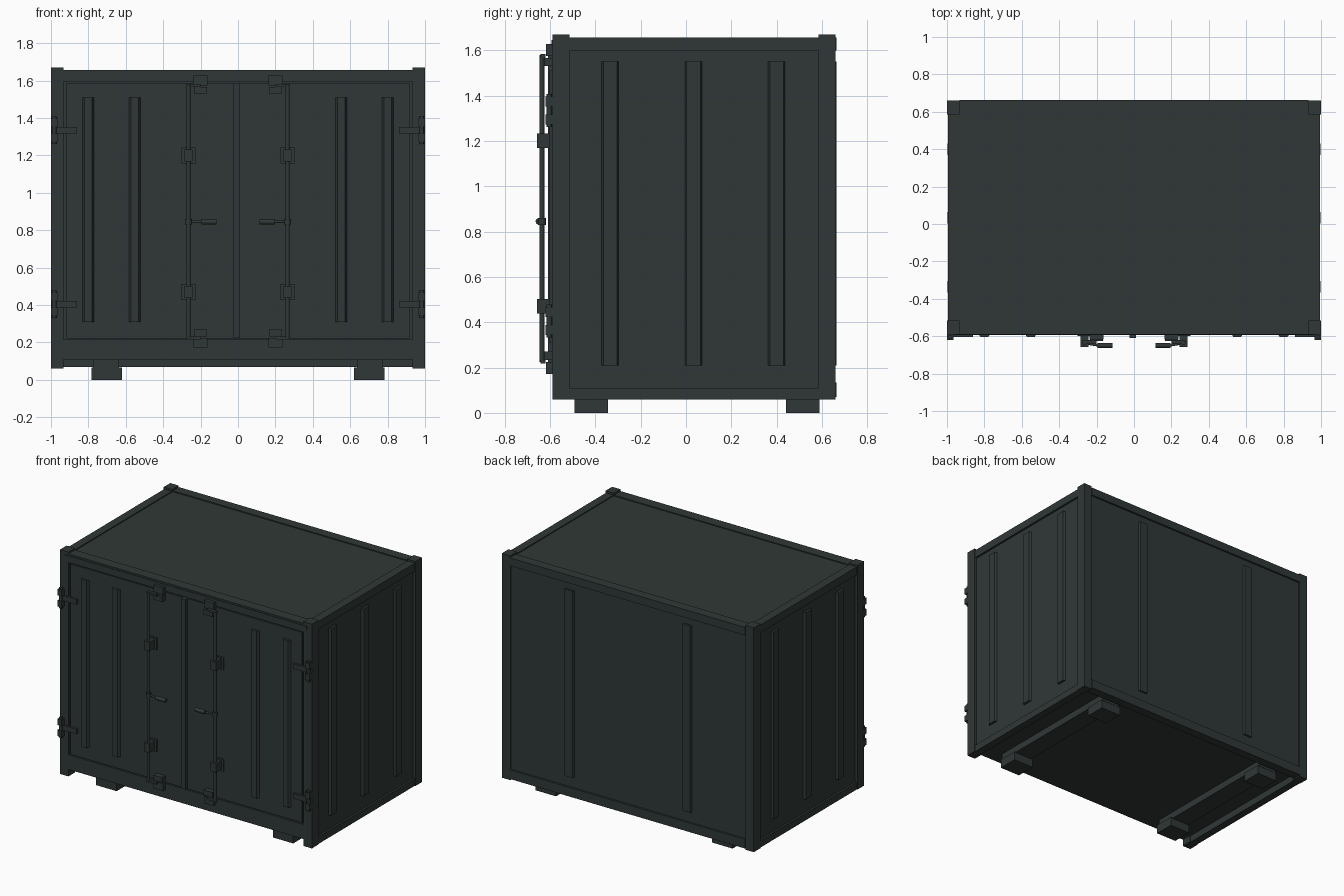
import bpy, bmesh, math
from mathutils import Vector

if "Cube" in bpy.data.objects:
    bpy.data.objects.remove(bpy.data.objects["Cube"])

paint = bpy.data.materials.new("dark_grey_green")
paint.diffuse_color = (0.029, 0.039, 0.037, 1)
paint.use_nodes = True
paint.node_tree.nodes["Principled BSDF"].inputs["Base Color"].default_value = paint.diffuse_color


def finish(name, bm):
    bmesh.ops.recalc_face_normals(bm, faces=bm.faces)
    me = bpy.data.meshes.new(name)
    bm.to_mesh(me)
    bm.free()
    me.materials.append(paint)
    ob = bpy.data.objects.new(name, me)
    bpy.context.collection.objects.link(ob)
    return ob


def prism(name, profile, axis, a, b):
    """Extrude a 2D profile along an axis from a to b."""
    bm = bmesh.new()

    def place(p, t):
        c = list(p)
        c.insert(axis, t)
        return c
    lo = [bm.verts.new(place(p, a)) for p in profile]
    hi = [bm.verts.new(place(p, b)) for p in profile]
    bm.faces.new(lo)
    bm.faces.new(hi)
    n = len(profile)
    for i in range(n):
        j = (i + 1) % n
        bm.faces.new((lo[i], lo[j], hi[j], hi[i]))
    return finish(name, bm)


def box(name, x, y, z):
    return prism(name, [(x[0], y[0]), (x[1], y[0]), (x[1], y[1]), (x[0], y[1])], 2, *z)


def rod(name, p, q, r, sides=12):
    p, q = Vector(p), Vector(q)
    bm = bmesh.new()
    bmesh.ops.create_cone(bm, cap_ends=True, segments=sides, radius1=r, radius2=r, depth=(q - p).length)
    rot = Vector((0, 0, 1)).rotation_difference(q - p).to_matrix().to_4x4()
    bmesh.ops.transform(bm, matrix=rot, verts=bm.verts)
    bmesh.ops.translate(bm, vec=(p + q) / 2, verts=bm.verts)
    ob = finish(name, bm)
    bpy.context.view_layer.objects.active = ob
    ob.select_set(True)
    bpy.ops.object.shade_smooth_by_angle(angle=math.radians(40))
    ob.select_set(False)
    return ob


def span(s, a, b):
    """Mirrored range on side s."""
    return tuple(sorted((s * a, s * b)))


# Main body with recessed walls
box("body", (-0.98, 0.98), (-0.575, 0.65), (0.11, 1.65))

# Corner posts with raised tops
for s in (-1, 1):
    box("front_post", span(s, 0.933, 1), (-0.59, -0.515), (0.06, 1.67))
    box("back_post", span(s, 0.933, 1), (0.585, 0.66), (0.06, 1.67))
    # Side rails and side ribs
    box("side_bottom_rail", span(s, 0.94, 0.995), (-0.515, 0.585), (0.06, 0.11))
    box("side_top_rail", span(s, 0.935, 0.995), (-0.515, 0.585), (1.6, 1.657))
    for y in (-0.335, 0.033, 0.4):
        prism("side_rib", [(s * 0.975, y - 0.04), (s * 0.997, y - 0.03),
                           (s * 0.997, y + 0.03), (s * 0.975, y + 0.04)], 2, 0.21, 1.55)
    # Back ribs
    x = s * 0.468
    prism("back_rib", [(x - 0.038, 0.645), (x - 0.03, 0.664),
                       (x + 0.03, 0.664), (x + 0.038, 0.645)], 2, 0.21, 1.55)

# Back rails
box("back_bottom_rail", (-0.933, 0.933), (0.6, 0.664), (0.07, 0.135))
box("back_top_rail", (-0.933, 0.933), (0.595, 0.664), (1.6, 1.657))

# Front door frame
box("front_sill", (-0.933, 0.933), (-0.59, -0.515), (0.11, 0.215))
box("front_header", (-0.933, 0.933), (-0.59, -0.515), (1.595, 1.657))
box("header_lip", (-0.96, 0.96), (-0.594, -0.55), (1.622, 1.645))

# Skid beams and feet
for s in (-1, 1):
    box("skid_beam", span(s, 0.635, 0.775), (-0.49, 0.59), (0.06, 0.115))
    for y in (-0.418, 0.515):
        box("foot", span(s, 0.62, 0.782), (y - 0.073, y + 0.073), (0, 0.065))

# Door centre strip
box("door_cover_strip", (-0.025, 0.01), (-0.61, -0.575), (0.225, 1.588))

for s in (-1, 1):
    # Door leaf and pressed ribs
    box("door", span(s, 0.003, 0.918), (-0.588, -0.56), (0.222, 1.588))
    for c in (0.552, 0.8):
        x = s * c
        prism("door_rib", [(x - 0.032, -0.586), (x - 0.02, -0.605),
                           (x + 0.02, -0.605), (x + 0.032, -0.586)], 2, 0.31, 1.51)

    # Locking bar
    bx = s * 0.265
    rod("lock_bar", (bx, -0.636, 0.225), (bx, -0.636, 1.58), 0.011)
    # Bar guides
    for z in (1.2, 0.47):
        box("guide_plate", (bx - 0.037, bx + 0.037), (-0.598, -0.585), (z - 0.043, z + 0.043))
        box("guide_clamp", (bx - 0.022, bx + 0.022), (-0.658, -0.595), (z - 0.032, z + 0.032))
    # Cams and keepers at both ends
    for z, d in ((1.575, 1), (0.225, -1)):
        box("cam_arm", span(s, 0.2, 0.275), (-0.642, -0.62), (z - 0.008, z + 0.008))
        box("cam", span(s, 0.165, 0.235), (-0.625, -0.585), tuple(sorted((z - d * 0.045, z - d * 0.008))))
        box("keeper", span(s, 0.163, 0.237), (-0.618, -0.585), tuple(sorted((z, z + d * 0.053))))
    # Handle with hub, link and grip
    rod("handle_hub", (bx, -0.636, 0.83), (bx, -0.636, 0.86), 0.018)
    rod("handle_link", (bx, -0.636, 0.845), (s * 0.185, -0.65, 0.845), 0.007)
    rod("handle_grip", (s * 0.195, -0.65, 0.845), (s * 0.115, -0.65, 0.845), 0.014)

    # Hinges
    for z in (1.335, 0.405):
        box("hinge_strap", span(s, 0.86, 0.985), (-0.603, -0.585), (z - 0.018, z + 0.018))
        rod("hinge_pin", (s * 0.983, -0.604, z - 0.073), (s * 0.983, -0.604, z + 0.073), 0.012)
        for dz in (-0.04, 0.04):
            box("hinge_knuckle", span(s, 0.966, 1), (-0.62, -0.585), (z + dz - 0.022, z + dz + 0.022))
